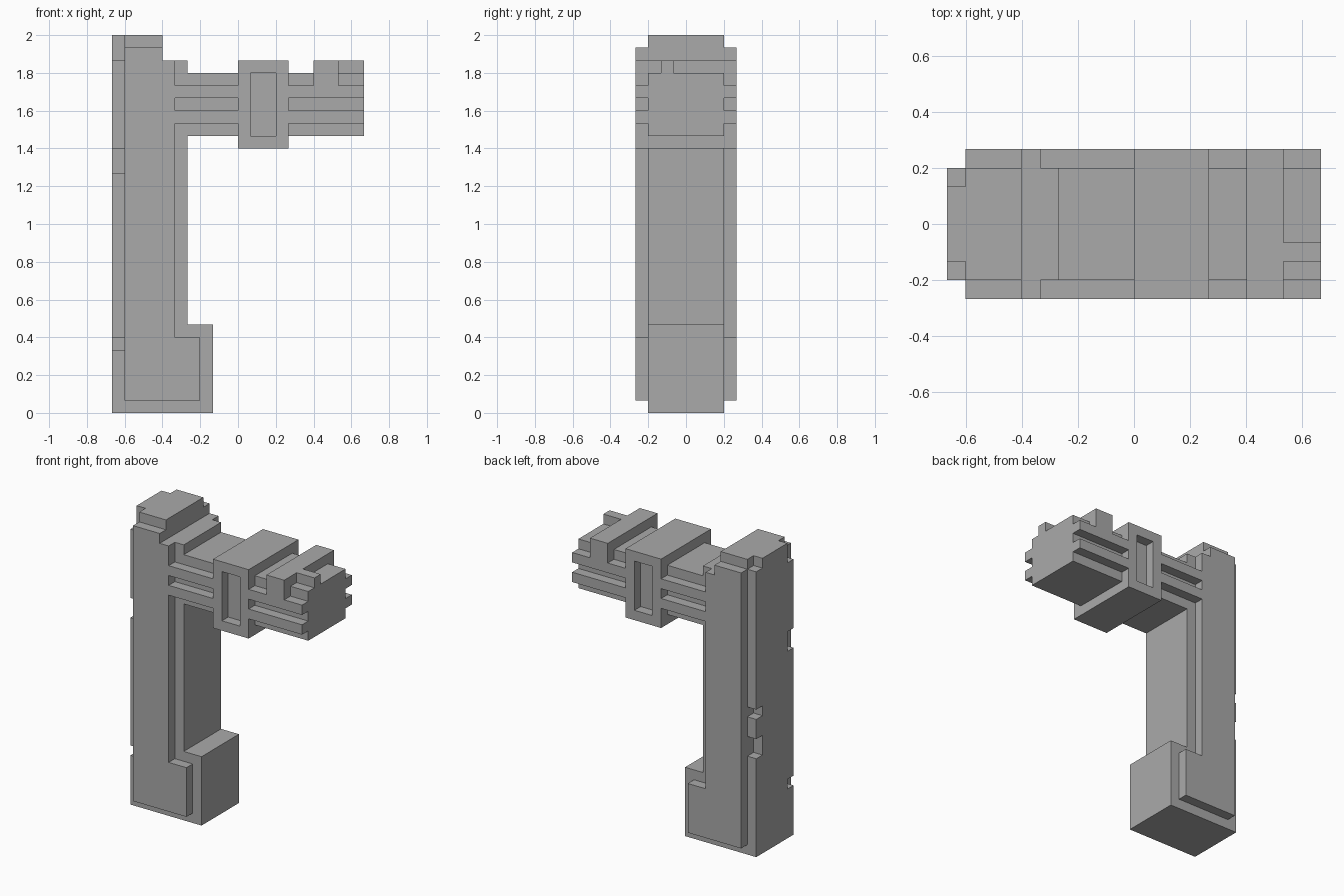
import bpy, bmesh

U = 1 / 15  # size of one building block

old = bpy.data.objects.get("Cube")
if old:
    bpy.data.objects.remove(old, do_unlink=True)

grey = bpy.data.materials.new("plain grey")
grey.use_nodes = True
grey.diffuse_color = (0.4, 0.4, 0.4, 1)
grey.node_tree.nodes["Principled BSDF"].inputs["Base Color"].default_value = (0.4, 0.4, 0.4, 1)


def prism(name, outline, y0, y1, recess=False):
    """Extrude an x-z outline from y0 to y1, optionally sinking a panel in each side."""
    bm = bmesh.new()
    near = [bm.verts.new((x * U, y0 * U, z * U)) for x, z in outline]
    far = [bm.verts.new((x * U, y1 * U, z * U)) for x, z in outline]
    ends = [bm.faces.new(near), bm.faces.new(far[::-1])]
    n = len(outline)
    for i in range(n):
        j = (i + 1) % n
        bm.faces.new((near[j], near[i], far[i], far[j]))
    bmesh.ops.recalc_face_normals(bm, faces=bm.faces)
    if recess:
        bmesh.ops.inset_region(bm, faces=ends, thickness=U, use_even_offset=True)
        bmesh.ops.inset_region(bm, faces=ends, thickness=0, depth=-U)
    mesh = bpy.data.meshes.new(name)
    bm.to_mesh(mesh)
    bm.free()
    mesh.materials.append(grey)
    obj = bpy.data.objects.new(name, mesh)
    bpy.context.collection.objects.link(obj)
    return obj


def box(name, x0, x1, y0, y1, z0, z1, recess=False):
    return prism(name, [(x0, z0), (x1, z0), (x1, z1), (x0, z1)], y0, y1, recess)


# Upright handle with foot and stepped top
prism("handle_core", [(-9, 0), (-2, 0), (-2, 7), (-4, 7), (-4, 28),
                      (-6, 28), (-6, 30), (-9, 30)], -3, 3)

# Spine with broken corner strips
box("spine", -10, -9, -2, 2, 0, 30)
for z0, z1 in ((0, 5), (6, 19), (21, 28)):
    box("spine_front_strip", -10, -9, -3, -2, z0, z1)
for z0, z1 in ((0, 10), (12, 14), (15, 29)):
    box("spine_back_strip", -10, -9, 2, 3, z0, z1)

# Arm, collar block with sunken panels, and end piece
box("arm_inner", -4, 0, -3, 3, 22, 27)
box("collar_block", 0, 4, -4, 4, 21, 28, recess=True)
box("arm_outer", 4, 10, -3, 3, 22, 27)
box("end_band", 6, 8, -4, 4, 26, 28)
box("top_ridge", 8, 10, -2, -1, 27, 28)

# Raised plates and rails on both sides
plate = [(-9, 1), (-3, 1), (-3, 6), (-5, 6), (-5, 28), (-6, 28), (-6, 29), (-9, 29)]
for side, y0, y1 in (("front", -4, -3), ("back", 3, 4)):
    prism(side + "_handle_plate", plate, y0, y1)
    for z in (23, 25):
        box(side + "_inner_rail", -5, 0, y0, y1, z, z + 1)
        box(side + "_outer_rail", 4, 10, y0, y1, z, z + 1)
